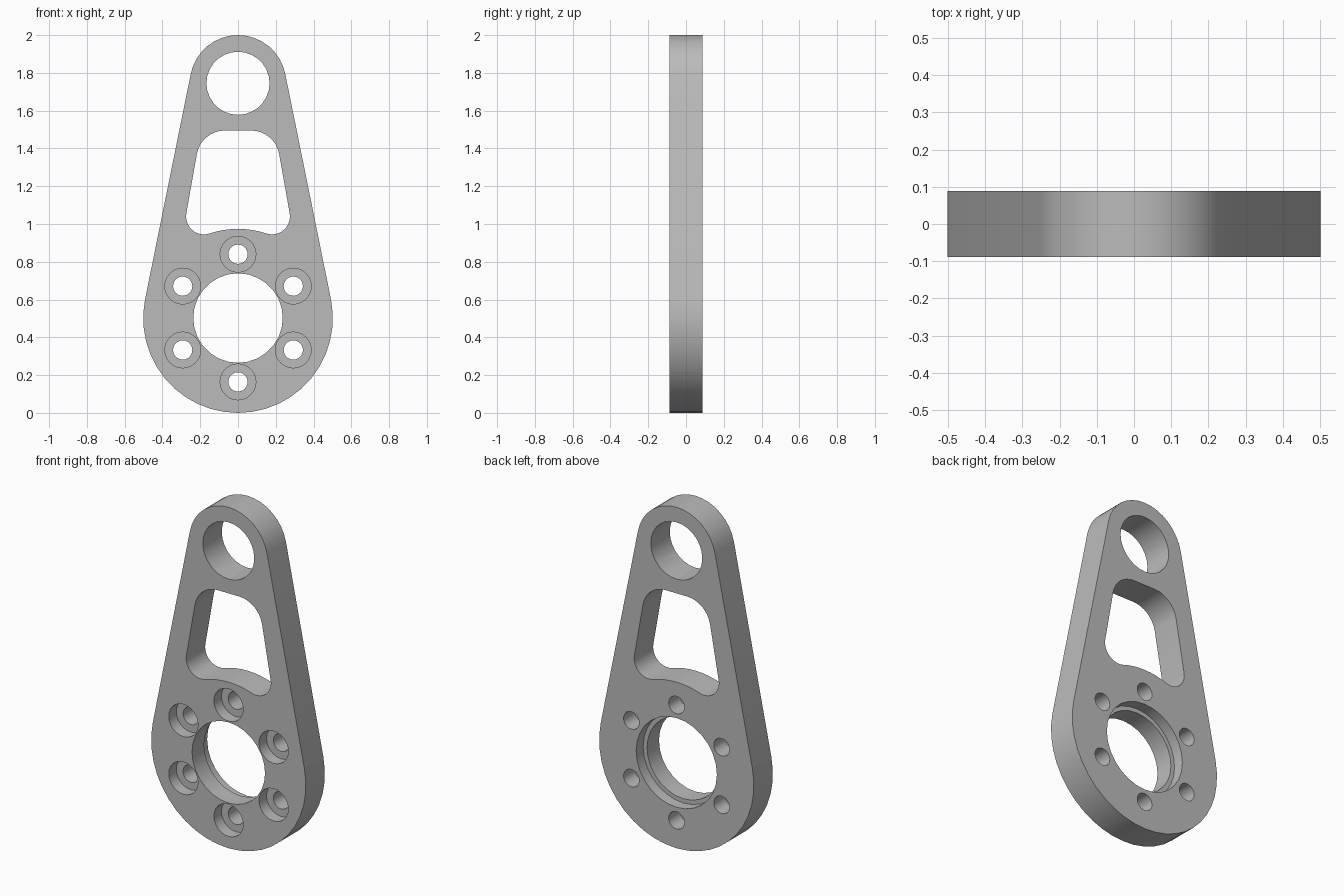
import bpy, bmesh
from math import sin, cos, radians, asin, atan2, degrees, hypot

cube = bpy.data.objects.get("Cube")
if cube:
    bpy.data.objects.remove(cube, do_unlink=True)

HALF = 0.088                   # half the plate thickness
HUB, HUB_R = 0.502, 0.502      # large end: centre height and radius
EYE, EYE_R = 1.745, 0.255      # small end

grey = bpy.data.materials.new("satin grey")
grey.use_nodes = True
colour = (0.5, 0.5, 0.5, 1)
grey.diffuse_color = colour
grey.node_tree.nodes["Principled BSDF"].inputs["Base Color"].default_value = colour


def arc(x, z, r, start, end, steps):
    angles = [radians(start + (end - start) * i / steps) for i in range(steps + 1)]
    return [(x + r * cos(a), z + r * sin(a)) for a in angles]


def circle(x, z, r, steps=28):
    return arc(x, z, r, 0, 360, steps)[:-1]


def prism(name, outlines, y0, y1):
    """Extrude closed x-z outlines from y0 to y1."""
    bm = bmesh.new()
    for outline in outlines:
        face = bm.faces.new([bm.verts.new((x, y0, z)) for x, z in outline])
        grown = bmesh.ops.extrude_face_region(bm, geom=[face], use_keep_orig=True)
        moved = [v for v in grown["geom"] if isinstance(v, bmesh.types.BMVert)]
        bmesh.ops.translate(bm, verts=moved, vec=(0, y1 - y0, 0))
    bmesh.ops.recalc_face_normals(bm, faces=bm.faces)
    mesh = bpy.data.meshes.new(name)
    bm.to_mesh(mesh)
    bm.free()
    mesh.materials.append(grey)
    obj = bpy.data.objects.new(name, mesh)
    bpy.context.collection.objects.link(obj)
    return obj


def cut(target, name, outlines, y0=-0.2, y1=0.2):
    cutter = prism(name, outlines, y0, y1)
    cutter.hide_render = True
    mod = target.modifiers.new(name, "BOOLEAN")
    mod.operation, mod.solver, mod.object = "DIFFERENCE", "EXACT", cutter
    bpy.context.view_layer.objects.active = target
    bpy.ops.object.modifier_apply(modifier=name)
    bpy.data.objects.remove(cutter, do_unlink=True)


# Tapered plate: two round ends joined by tangent sides
lean = degrees(asin((HUB_R - EYE_R) / (EYE - HUB)))
outline = (arc(0, EYE, EYE_R, lean, 180 - lean, 16)
           + arc(0, HUB, HUB_R, 180 - lean, 360 + lean, 24))
plate = prism("lever_plate", [outline], -HALF, HALF)

# Window: rounded corners, with a lower edge concentric with the hub
cx, cz, cr = 0.18, 1.04, 0.095
turn = degrees(atan2(cz - HUB, cx))
inner_r = hypot(cx, cz - HUB) - cr
side = 10.5
window = (arc(0.07, 1.345, 0.15, side, 90, 8)
          + arc(-0.07, 1.345, 0.15, 90, 180 - side, 8)
          + arc(-cx, cz, cr, 180 - side, 360 - turn, 10)
          + arc(0, HUB, inner_r, 180 - turn, turn, 8)[1:-1]
          + arc(cx, cz, cr, 180 + turn, 360 + side, 10))
cut(plate, "window_cutter", [window])

# Eye hole, hub bore and the bearing recess at the back
cut(plate, "eye_cutter", [circle(0, EYE, 0.167)])
cut(plate, "bore_cutter", [circle(0, HUB, 0.237)])
cut(plate, "recess_cutter", [circle(0, HUB, 0.262)], HALF - 0.065, 0.2)

# Six bolt holes, counterbored from the front
centres = [(0.338 * cos(radians(a)), HUB + 0.338 * sin(radians(a)))
           for a in range(30, 390, 60)]
cut(plate, "bolt_cutter", [circle(x, z, 0.051, 24) for x, z in centres])
cut(plate, "counterbore_cutter", [circle(x, z, 0.095, 24) for x, z in centres],
    -0.2, -HALF + 0.07)

bpy.ops.object.select_all(action="DESELECT")
plate.select_set(True)
bpy.context.view_layer.objects.active = plate
bpy.ops.object.shade_smooth_by_angle(angle=radians(30))
